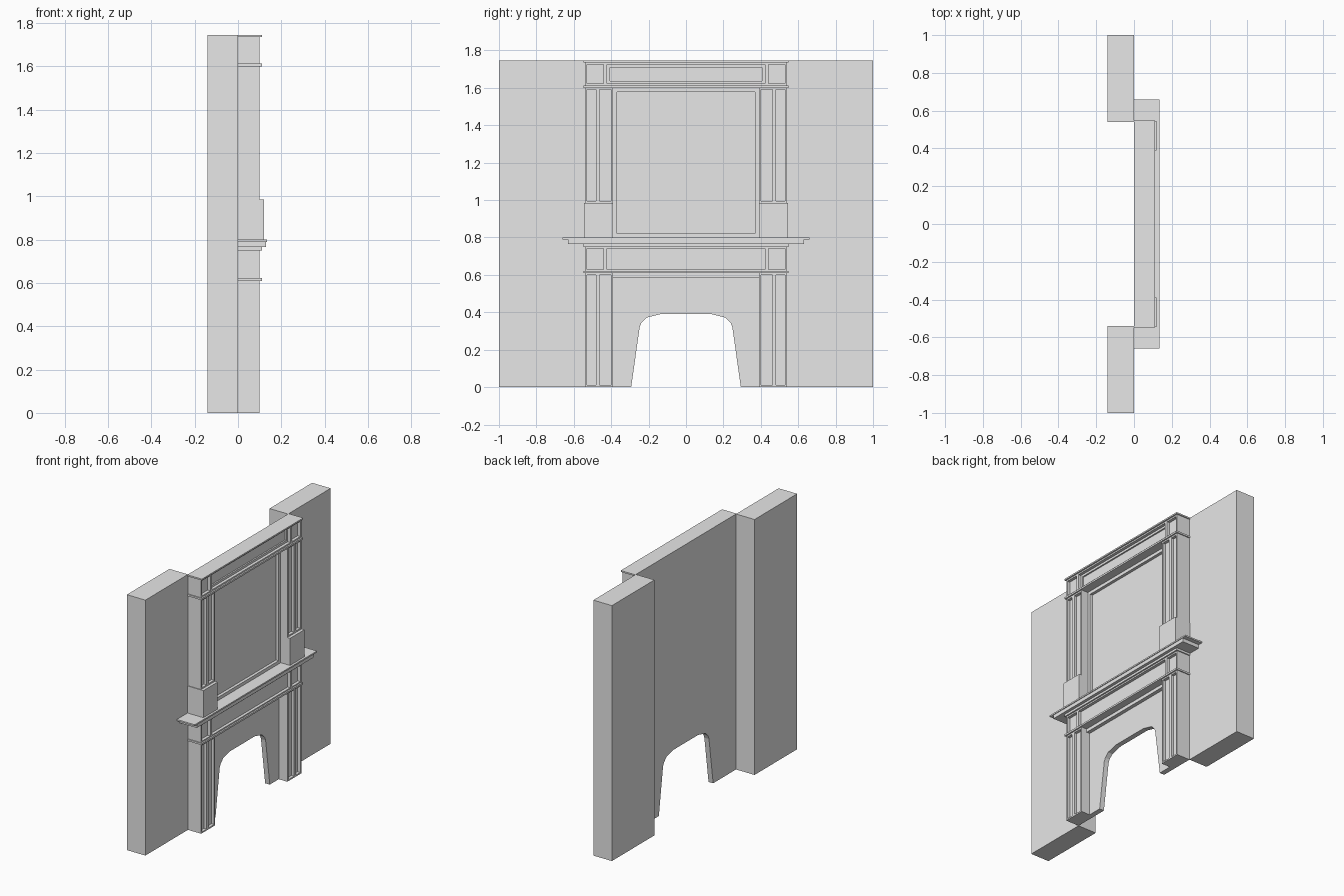
import bpy
import bmesh
from mathutils import Vector

old = bpy.data.objects.get("Cube")
if old:
    bpy.data.objects.remove(old, do_unlink=True)

GREY = (0.8, 0.8, 0.8, 1.0)
stone = bpy.data.materials.new("plain_grey")
stone.use_nodes = True
stone.diffuse_color = GREY
stone.node_tree.nodes["Principled BSDF"].inputs["Base Color"].default_value = GREY

HEIGHT = 1.745
HALF = 0.54        # half width of the chimney breast
INNER = 0.39       # inner edge of the pilasters
FACE = 0.10        # main front plane
LIP = 0.11         # front of the thin mouldings
BACKING = 0.035    # thickness of the lower surround


def finish(name, bm):
    bmesh.ops.recalc_face_normals(bm, faces=bm.faces)
    mesh = bpy.data.meshes.new(name)
    bm.to_mesh(mesh)
    bm.free()
    mesh.materials.append(stone)
    obj = bpy.data.objects.new(name, mesh)
    bpy.context.collection.objects.link(obj)
    return obj


def box_mesh(x, y, z):
    bm = bmesh.new()
    bmesh.ops.create_cube(bm, size=1)
    for v in bm.verts:
        v.co = Vector(r[0] if c < 0 else r[1] for c, r in zip(v.co, (x, y, z)))
    return bm


def box(name, x, y, z):
    return finish(name, box_mesh(x, y, z))


def panelled(name, x, y, z, cuts=(), inset=0.01, depth=0.02, step=0):
    """Block whose front is divided at the cuts, each part holding a sunk panel."""
    bm = box_mesh(x, y, z)
    for cut in cuts:
        bmesh.ops.bisect_plane(bm, geom=bm.verts[:] + bm.edges[:] + bm.faces[:],
                               plane_co=(0, cut, 0), plane_no=(0, 1, 0))
    bm.normal_update()
    fronts = [f for f in bm.faces if f.normal.x > 0.9]
    bmesh.ops.inset_individual(bm, faces=fronts, thickness=inset, use_even_offset=True)
    # Duplicate the rim so that the panel walls stand square to the front
    sink(bm, fronts, depth)
    if step:
        wide = [max(fronts, key=lambda f: f.calc_area())]
        bmesh.ops.inset_individual(bm, faces=wide, thickness=step, use_even_offset=True)
        sink(bm, wide, depth / 2)
    return finish(name, bm)


def sink(bm, faces, depth):
    bmesh.ops.inset_individual(bm, faces=faces, thickness=0)
    for f in faces:
        bmesh.ops.translate(bm, verts=f.verts, vec=(-depth, 0, 0))


def span(side, a, b):
    return tuple(sorted((side * a, side * b)))


# Wing walls, pilasters and their blocks on both sides
for side, label in ((1, "left"), (-1, "right")):
    shaft = span(side, INNER, HALF)
    middle = [side * 0.472]
    box(f"wing_wall_{label}", (-0.14, 0), span(side, HALF, 1), (0, HEIGHT))
    panelled(f"lower_pilaster_{label}", (0, FACE), shaft, (0, 0.61), middle)
    panelled(f"upper_pilaster_{label}", (0, FACE), shaft, (0.985, 1.6), middle)
    box(f"pilaster_block_{label}", (0, 0.12), span(side, INNER, 0.545), (0.8, 0.985))

# Lower surround with the arched firebox opening
arch = [(0.293, 0), (0.248, 0.32), (0.238, 0.345), (0.21, 0.372), (0.13, 0.392)]
outline = [(INNER, 0)] + arch + [(-y, z) for y, z in reversed(arch)]
outline += [(-INNER, 0), (-INNER, 0.605), (INNER, 0.605)]
bm = bmesh.new()
sheet = bm.faces.new([bm.verts.new((0, y, z)) for y, z in outline])
slab = bmesh.ops.extrude_face_region(bm, geom=[sheet])
bmesh.ops.translate(bm, vec=(BACKING, 0, 0),
                    verts=[g for g in slab["geom"] if isinstance(g, bmesh.types.BMVert)])
finish("firebox_surround", bm)
box("surround_moulding", (0, 0.06), (-INNER, INNER), (0.587, 0.61))

# Overmantel picture panel
panelled("overmantel_panel", (0, 0.05), (-INNER, INNER), (0.8, 1.6), inset=0.022)

# Friezes with square corner panels
wide = (-HALF, HALF)
corners = (-0.432, 0.432)
panelled("lower_frieze", (0, FACE), wide, (0.62, 0.75), corners)
panelled("upper_frieze", (0, FACE), wide, (1.612, 1.735), corners, step=0.015)

# Thin mouldings above and below the friezes
lip = (-0.547, 0.547)
for name, low, high in (("lower_frieze_base", 0.61, 0.622), ("mantel_bed", 0.75, 0.765),
                        ("upper_frieze_base", 1.6, 1.612), ("cornice", 1.735, HEIGHT)):
    box(name, (0, LIP), lip, (low, high))

# Stepped mantel shelf
box("mantel_shelf_lower", (0, 0.13), (-0.63, 0.63), (0.765, 0.79))
box("mantel_shelf_top", (0, 0.135), (-0.66, 0.66), (0.79, 0.8))
